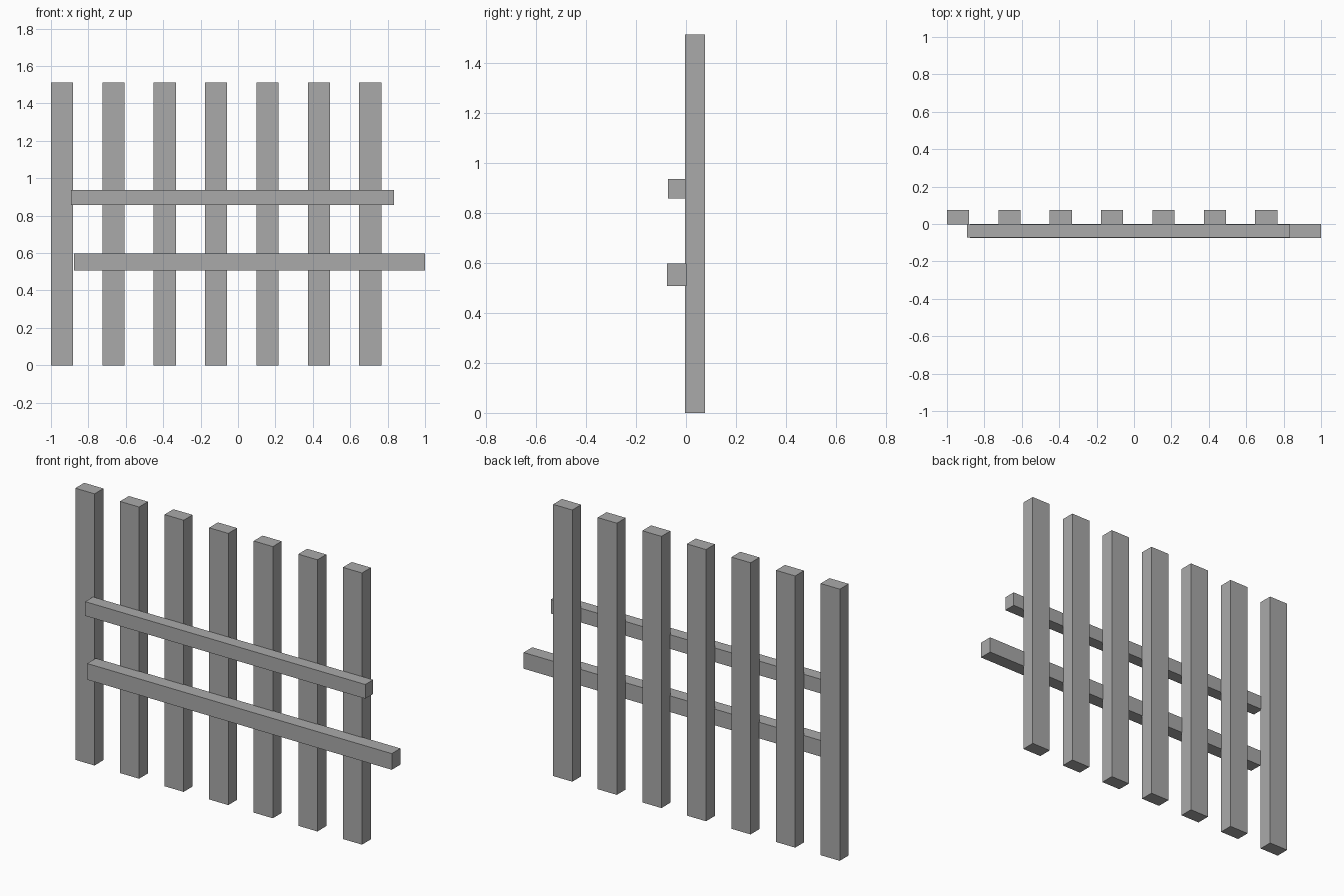
import bpy

default = bpy.data.objects.get("Cube")
if default:
    bpy.data.objects.remove(default, do_unlink=True)

grey = bpy.data.materials.new("weathered_grey")
grey.use_nodes = True
grey.diffuse_color = (0.4, 0.4, 0.4, 1)
grey.node_tree.nodes["Principled BSDF"].inputs["Base Color"].default_value = (0.4, 0.4, 0.4, 1)


def board(name, low, high):
    """Box spanning two opposite corners."""
    centre = [(a + b) / 2 for a, b in zip(low, high)]
    bpy.ops.mesh.primitive_cube_add(size=1, location=centre)
    obj = bpy.context.object
    obj.name = name
    obj.scale = [b - a for a, b in zip(low, high)]
    bpy.ops.object.transform_apply(location=False, rotation=False, scale=True)
    obj.data.materials.append(grey)
    return obj


# Upright pickets, evenly spaced
PICKETS, SPACING, WIDTH, HEIGHT = 7, 0.2747, 0.118, 1.513
for i in range(PICKETS):
    x = -1 + i * SPACING
    board(f"picket_{i + 1}", (x, -0.003, 0), (x + WIDTH, 0.075, HEIGHT))

# Horizontal rails across the front
board("upper_rail", (-0.892, -0.071, 0.857), (0.834, -0.002, 0.936))
board("lower_rail", (-0.877, -0.075, 0.507), (1, 0.001, 0.597))
